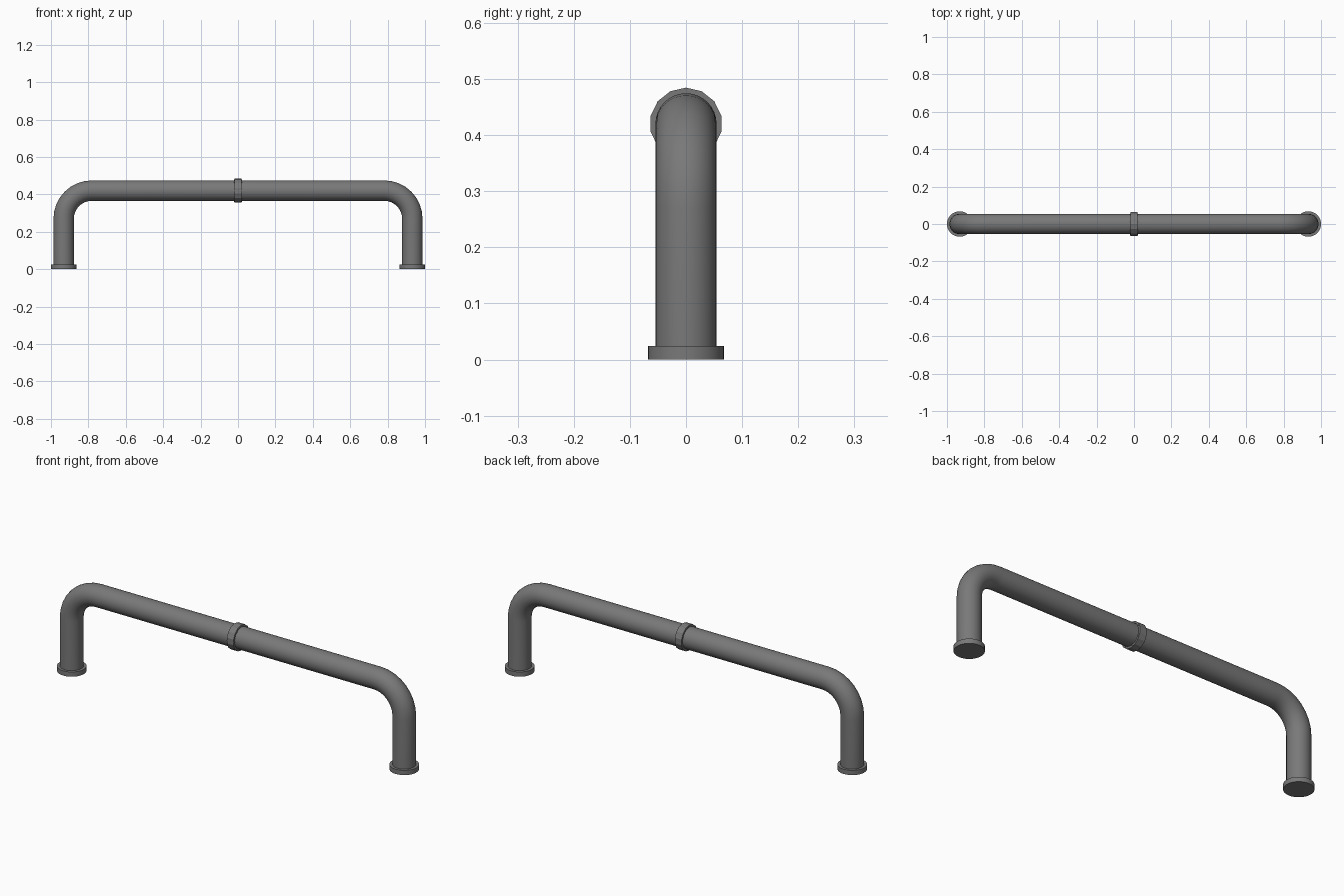
import bpy, bmesh, math
from mathutils import Matrix, Vector

if "Cube" in bpy.data.objects:
    bpy.data.objects.remove(bpy.data.objects["Cube"])

LEG_X, BAR_Z = 0.932, 0.42
PIPE_R, BEND_R = 0.0545, 0.15

# Dark grey metal
metal = bpy.data.materials.new("dark_metal")
metal.diffuse_color = (0.19, 0.19, 0.19, 1)
metal.use_nodes = True
metal.node_tree.nodes["Principled BSDF"].inputs["Base Color"].default_value = metal.diffuse_color


def finish(name, bm, smooth=True):
    bmesh.ops.recalc_face_normals(bm, faces=bm.faces)
    me = bpy.data.meshes.new(name)
    bm.to_mesh(me)
    bm.free()
    me.materials.append(metal)
    ob = bpy.data.objects.new(name, me)
    bpy.context.collection.objects.link(ob)
    if smooth:
        bpy.ops.object.select_all(action='DESELECT')
        ob.select_set(True)
        bpy.context.view_layer.objects.active = ob
        bpy.ops.object.shade_smooth_by_angle(angle=math.radians(30))
    return ob


def bridge(bm, rings, closed=False):
    n = len(rings[0])
    pairs = list(zip(rings, rings[1:])) + ([(rings[-1], rings[0])] if closed else [])
    for a, b in pairs:
        for i in range(n):
            j = (i + 1) % n
            bm.faces.new((a[i], a[j], b[j], b[i]))


# Bent pipe: round section swept along leg, bend, bar, bend, leg
left = [(-LEG_X, 0.01)]
for k in range(9):
    a = math.pi - k * math.pi / 16
    left.append((-LEG_X + BEND_R + BEND_R * math.cos(a),
                 BAR_Z - BEND_R + BEND_R * math.sin(a)))
path = [Vector((x, 0, z)) for x, z in left + [(-x, z) for x, z in reversed(left)]]
bm = bmesh.new()
rings = []
for i, p in enumerate(path):
    t = (path[min(i + 1, len(path) - 1)] - path[max(i - 1, 0)]).normalized()
    if i in (1, len(path) - 2):
        t = Vector((0, 0, 1 if i == 1 else -1))
    elif i in (9, 10):
        t = Vector((1, 0, 0))
    n = Vector((-t.z, 0, t.x))
    rings.append([bm.verts.new(p + PIPE_R * (math.cos(u) * n + math.sin(u) * Vector((0, 1, 0))))
                  for u in (math.tau * k / 32 for k in range(32))])
bridge(bm, rings)
bm.faces.new(rings[0])
bm.faces.new(rings[-1])
finish("bent_pipe", bm)

# Foot flanges
for side, s in (("left", -1), ("right", 1)):
    bm = bmesh.new()
    bmesh.ops.create_cone(bm, cap_ends=True, segments=32, radius1=0.068, radius2=0.068, depth=0.024)
    bmesh.ops.translate(bm, verts=bm.verts, vec=(s * LEG_X, 0, 0.012))
    finish(side + "_foot_flange", bm)

# Middle collar: faceted ring around the bar
bm = bmesh.new()
rings = []
for x, r in ((-0.019, 0.053), (-0.019, 0.0645), (0.019, 0.0645), (0.019, 0.053)):
    rings.append([bm.verts.new((x, r * math.sin(u), BAR_Z + r * math.cos(u)))
                  for u in (math.tau * k / 14 for k in range(14))])
bridge(bm, rings, closed=True)
finish("middle_collar", bm, smooth=False)

# Small pins through the collar
bm = bmesh.new()
for k in range(7):
    u = math.radians(78) + math.tau * k / 7
    pos = Vector((0, 0.058 * math.cos(u), BAR_Z + 0.058 * math.sin(u)))
    bmesh.ops.create_cone(bm, cap_ends=True, segments=8, radius1=0.004, radius2=0.004, depth=0.041,
                          matrix=Matrix.Translation(pos) @ Matrix.Rotation(math.pi / 2, 4, 'Y'))
finish("collar_pins", bm)
